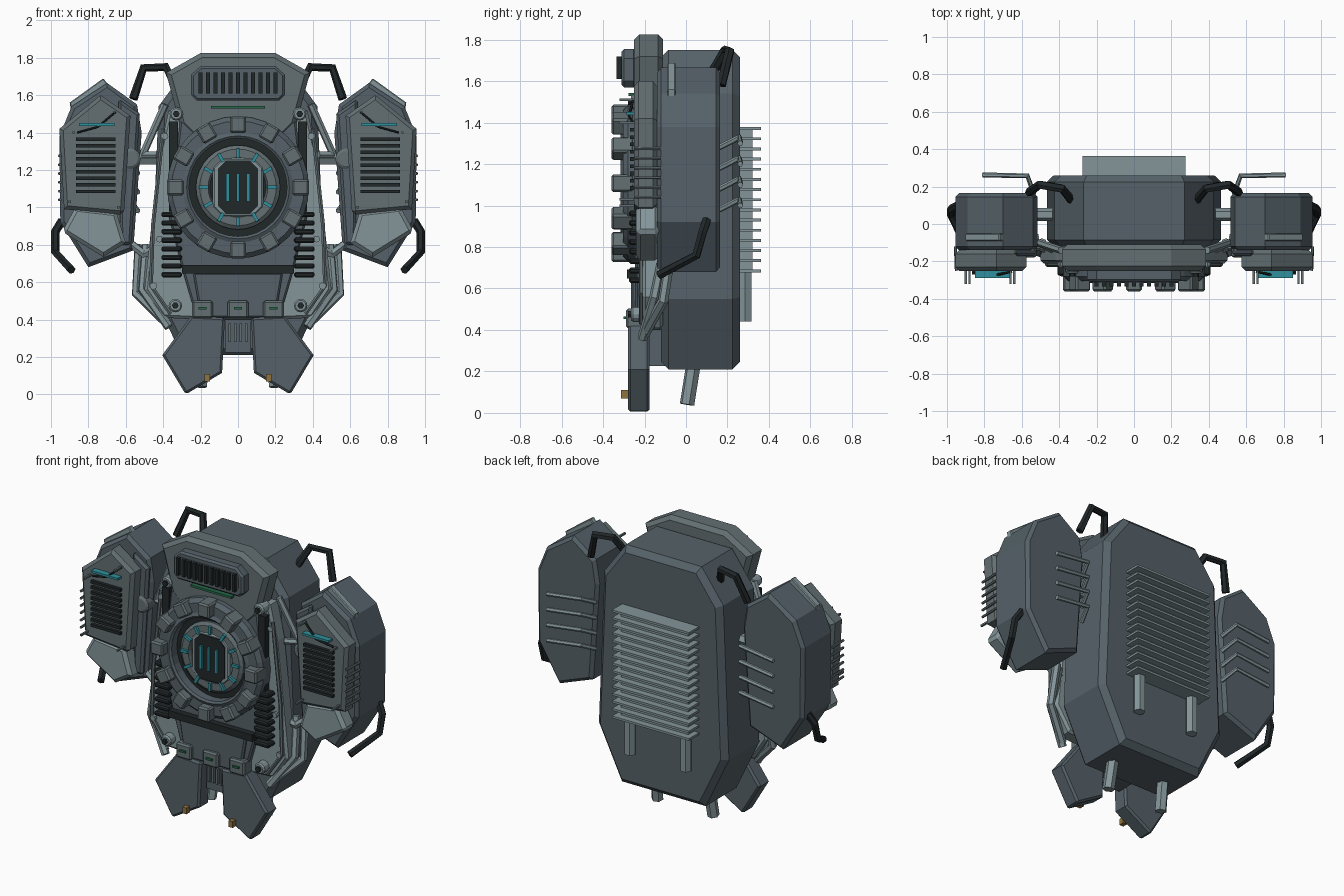
import bpy, bmesh, math
from mathutils import Matrix


def mat(name, c):
    m = bpy.data.materials.new(name)
    m.diffuse_color = (*c, 1)
    return m


SLATE = mat("slate", (0.09, 0.12, 0.14))
MID = mat("mid_grey", (0.125, 0.16, 0.17))
LIGHT = mat("light_grey", (0.23, 0.30, 0.32))
DARK = mat("dark", (0.015, 0.02, 0.022))
TEAL = mat("teal", (0.03, 0.28, 0.34))
GREEN = mat("green", (0.02, 0.14, 0.07))
GOLD = mat("gold", (0.28, 0.17, 0.05))


def finish(name, bm, m, bevel=0):
    bmesh.ops.recalc_face_normals(bm, faces=bm.faces)
    me = bpy.data.meshes.new(name)
    bm.to_mesh(me)
    bm.free()
    ob = bpy.data.objects.new(name, me)
    bpy.context.collection.objects.link(ob)
    me.materials.append(m)
    if bevel:
        b = ob.modifiers.new("bevel", 'BEVEL')
        b.width, b.segments, b.limit_method, b.angle_limit = bevel, 1, 'ANGLE', math.radians(85)


def prism(name, pts, y0, y1, m, bevel=0.0, sides=(1,)):
    """Extrude an (x, z) outline from y0 to y1; sides=(1, -1) makes a mirrored pair."""
    for s in sides:
        bm = bmesh.new()
        a, b = [[bm.verts.new((s * x, y, z)) for x, z in pts] for y in (y0, y1)]
        bm.faces.new(a)
        bm.faces.new(b)
        for i in range(len(pts)):
            j = (i + 1) % len(pts)
            bm.faces.new((a[i], a[j], b[j], b[i]))
        finish(name + ("" if len(sides) == 1 else "_right" if s > 0 else "_left"), bm, m, bevel)


def sym(half):
    """Complete a right-half outline across x = 0."""
    return half + [(-x, z) for x, z in reversed(half)]


def boxes(name, items, m, bevel=0):
    """Join boxes given as (centre, size, optional turn about y)."""
    bm = bmesh.new()
    for c, d, *r in items:
        M = Matrix.Translation(c) @ Matrix.Rotation(r[0] if r else 0, 4, 'Y') @ Matrix.Diagonal((*d, 1))
        bmesh.ops.create_cube(bm, size=1, matrix=M)
    finish(name, bm, m, bevel)


def both(items):
    return items + [((-c[0], c[1], c[2]), d) for c, d in items]


def tubes(name, paths, r, m):
    """Mirrored six-sided tubes along polylines."""
    cu = bpy.data.curves.new(name, 'CURVE')
    cu.dimensions, cu.bevel_depth, cu.bevel_resolution, cu.use_fill_caps = '3D', r, 1, True
    for p in paths:
        for s in (1, -1):
            sp = cu.splines.new('POLY')
            sp.use_smooth = False
            sp.points.add(len(p) - 1)
            for q, (x, y, z) in zip(sp.points, p):
                q.co = (s * x, y, z, 1)
    cu.materials.append(m)
    bpy.context.collection.objects.link(bpy.data.objects.new(name, cu))


def lathe(name, prof, m, x=0, z=0, n=32, loop=False):
    """Turn an (r, y) profile about an axis along y."""
    bm = bmesh.new()
    rings = [[bm.verts.new((x + r * math.cos(t), y, z + r * math.sin(t)))
              for t in (2 * math.pi * k / n for k in range(n))] for r, y in prof]
    pairs = list(zip(rings, rings[1:])) + ([(rings[-1], rings[0])] if loop else [])
    for a, b in pairs:
        for i in range(n):
            bm.faces.new((a[i], a[(i + 1) % n], b[(i + 1) % n], b[i]))
    if not loop:
        bm.faces.new(rings[0])
        bm.faces.new(rings[-1])
    finish(name, bm, m)


# Rear hull with radiator and exhaust pipes
prism("rear_hull", sym([(0.27, 1.75), (0.425, 1.54), (0.465, 0.55), (0.30, 0.21)]), -0.12, 0.26, SLATE, 0.035)
boxes("radiator_core", [((0, 0.285, 1.03), (0.48, 0.07, 0.68))], LIGHT)
boxes("radiator_fins", [((0, 0.305, 0.685 + i * 0.049), (0.55, 0.115, 0.014)) for i in range(15)], LIGHT)
tubes("radiator_pipes", [[(0.2, 0.285, 1.37), (0.2, 0.285, 0.44)]], 0.036, LIGHT)
tubes("exhaust_pipes", [[(0.19, 0.04, 0.26), (0.20, 0.005, 0.04)]], 0.036, LIGHT)

# Front chassis layers
prism("chassis_plate", sym([(0.37, 1.52), (0.42, 1.3), (0.50, 0.56), (0.40, 0.41), (0.2, 0.4)]), -0.21, -0.11, LIGHT, 0.015)
prism("inner_panel", sym([(0.31, 1.46), (0.37, 0.95), (0.29, 0.64), (0.22, 0.40)]), -0.245, -0.2, SLATE, 0.01)
boxes("dark_rails", both([((0.345, -0.225, 1.22), (0.05, 0.05, 0.48))]), DARK)
boxes("cross_bar", [((0, -0.26, 0.67), (0.6, 0.05, 0.045))], DARK)
prism("belly_panel", sym([(0.24, 0.65), (0.2, 0.41)]), -0.265, -0.23, SLATE, 0.01)
boxes("side_ribs", both([((0.355, -0.235, 0.64 + i * 0.046), (0.11, 0.08, 0.028)) for i in range(8)]), DARK, 0.008)
tubes("edge_trim", [[(0.4, -0.215, 1.42), (0.455, -0.215, 0.9), (0.465, -0.215, 0.58), (0.36, -0.215, 0.43)]], 0.012, MID)

# Head plate and vent
prism("head_plate", sym([(0.20, 1.825), (0.385, 1.72), (0.31, 1.44), (0.23, 1.36)]), -0.25, -0.11, MID, 0.025)
prism("vent_frame", sym([(0.2, 1.755), (0.25, 1.71), (0.25, 1.6), (0.22, 1.57)]), -0.31, -0.24, SLATE, 0.012)
prism("vent_recess", sym([(0.19, 1.72), (0.22, 1.70), (0.22, 1.63), (0.19, 1.61)]), -0.314, -0.29, SLATE)
boxes("vent_slats", [(((i - 5) * 0.04, -0.32, 1.665), (0.02, 0.03, 0.11)) for i in range(11)], DARK)
boxes("head_light", [((0, -0.262, 1.535), (0.29, 0.03, 0.014))], GREEN)
for s in (-1, 1):
    side = "right" if s > 0 else "left"
    for k, (x, z) in enumerate([(0.33, 1.5), (0.335, 0.475)]):
        lathe(f"bolt_{side}_{k}", [(0.036, -0.19), (0.036, -0.255), (0.028, -0.265)], LIGHT, s * x, z, 12)
        lathe(f"bolt_core_{side}_{k}", [(0.018, -0.25), (0.018, -0.28)], DARK, s * x, z, 6)
    for k, (x, z) in enumerate([(0.42, 0.83), (0.45, 0.58), (0.39, 1.38)]):
        lathe(f"small_bolt_{side}_{k}", [(0.018, -0.2), (0.018, -0.23)], LIGHT, s * x, z, 8)

# Core ring with lugs, lit ticks and hub
CZ = 1.107
lathe("core_ring", [(0.38, -0.2), (0.38, -0.28), (0.355, -0.305), (0.295, -0.305), (0.275, -0.315),
                    (0.262, -0.305), (0.262, -0.2)], SLATE, 0, CZ, 32, True)
lathe("core_recess", [(0.265, -0.2), (0.265, -0.25)], DARK, 0, CZ)
lathe("core_collar", [(0.225, -0.24), (0.225, -0.265), (0.205, -0.28), (0.16, -0.28), (0.15, -0.25)], MID, 0, CZ, 32, True)


def around(r, y, d, n=12):
    ts = [2 * math.pi * k / n for k in range(n)]
    return [((r * math.sin(t), y, CZ + r * math.cos(t)), d, t) for t in ts]


boxes("ring_lugs", around(0.335, -0.305, (0.085, 0.11, 0.09)), MID, 0.01)
boxes("ring_ticks", around(0.183, -0.285, (0.018, 0.02, 0.05)), TEAL)
prism("hub_frame", sym([(0.085, 1.265), (0.135, 1.215), (0.135, 1.0), (0.085, 0.95)]), -0.285, -0.22, LIGHT, 0.01)
prism("hub_face", sym([(0.065, 1.25), (0.108, 1.205), (0.108, 1.01), (0.065, 0.965)]), -0.292, -0.27, DARK)
boxes("hub_lights", [((x, -0.297, CZ), (0.017, 0.018, 0.15)) for x in (-0.055, 0, 0.055)], TEAL)

# Hip blocks, centre grille and skirt flaps
boxes("hip_blocks", [((x, -0.245, 0.455), (0.11, 0.09, 0.095)) for x in (-0.19, 0, 0.19)], MID, 0.01)
boxes("hip_lights", [((x, -0.295, 0.46), (0.045, 0.014, 0.012)) for x in (-0.19, 0, 0.19)], GREEN)
boxes("centre_grille", [((0, -0.16, 0.32), (0.14, 0.12, 0.19))], SLATE)
boxes("grille_bars", [((x, -0.225, 0.33), (0.013, 0.03, 0.1)) for x in (-0.045, -0.015, 0.015, 0.045)], MID)
prism("skirt_flap", [(0.25, 0.42), (0.07, 0.41), (0.085, 0.115), (0.28, 0.0), (0.405, 0.21)], -0.28, -0.175, SLATE, 0.012, (1, -1))
boxes("flap_tips", both([((0.165, -0.295, 0.09), (0.03, 0.035, 0.04))]), GOLD)

# Side pods with layered armour
prism("side_pod", [(0.70, 1.665), (0.54, 1.55), (0.515, 1.40), (0.56, 0.77), (0.80, 0.68), (0.95, 0.92), (0.955, 1.38), (0.89, 1.54)],
      -0.14, 0.165, SLATE, 0.02, (1, -1))
prism("pod_front_plate", [(0.955, 1.42), (0.735, 1.60), (0.575, 1.49), (0.61, 0.96), (0.93, 0.99)], -0.25, -0.14, MID, 0.02, (1, -1))
prism("pod_inner_strip", [(0.64, 1.58), (0.525, 1.50), (0.57, 0.80), (0.63, 0.80)], -0.17, -0.13, SLATE, 0.015, (1, -1))
prism("pod_lower_plate", [(0.87, 1.0), (0.65, 0.975), (0.60, 0.81), (0.72, 0.735), (0.94, 0.87)], -0.24, -0.13, LIGHT, 0.02, (1, -1))
prism("pod_top_fin", [(0.69, 1.65), (0.72, 1.69), (0.90, 1.56), (0.89, 1.5)], -0.09, -0.05, LIGHT, 0.005, (1, -1))
boxes("pod_vent_slats", both([((0.76, -0.255, 1.085 + i * 0.035), (0.21, 0.03, 0.018)) for i in range(9)]), DARK)
boxes("pod_lights", both([((0.755, -0.268, 1.443), (0.19, 0.04, 0.014))]), TEAL)
tubes("pod_wires", [[(0.86, -0.255, 1.40), (0.75, -0.275, 1.43), (0.655, -0.255, 1.51)]], 0.007, DARK)
boxes("pod_studs", both([((x, -0.28, z), (0.012, 0.08, 0.012)) for x, z in ((0.66, 1.51), (0.88, 1.40), (0.64, 1.0), (0.90, 1.03))]), MID)
tubes("pod_side_rods", [[(0.95, -0.25, 1.04 + i * 0.047), (0.955, -0.12, 1.04 + i * 0.047)] for i in range(6)], 0.008, MID)
tubes("pod_back_rods", [[(0.81, 0.262, z), (0.57, 0.258, z + 0.03), (0.535, 0.16, z - 0.02)] for z in (1.0, 1.1, 1.2, 1.3)], 0.014, LIGHT)

# Joints and struts tying the pods to the hull
tubes("pod_axles", [[(0.43, 0.05, 1.26), (0.57, 0.05, 1.26)]], 0.035, LIGHT)
for s in (-1, 1):
    lathe("pod_joint_" + ("right" if s > 0 else "left"), [(0.055, -0.1), (0.055, -0.17), (0.04, -0.18)], MID, s * 0.575, 1.26, 16)
tubes("upper_struts", [[(0.39, -0.14, 1.55), (0.51, -0.1, 1.28)], [(0.43, -0.14, 1.28), (0.51, -0.1, 1.28)]], 0.02, LIGHT)
tubes("lower_struts", [[(0.62, -0.1, 0.84), (0.5, -0.12, 0.75), (0.44, -0.14, 0.78)],
                       [(0.53, -0.07, 0.80), (0.545, -0.11, 0.54), (0.38, -0.2, 0.38)],
                       [(0.49, -0.1, 0.8), (0.51, -0.15, 0.56), (0.37, -0.21, 0.36)]], 0.025, LIGHT)

# Dark grab handles and hooks
tubes("top_handles", [[(0.56, 0.17, 1.58), (0.505, 0.21, 1.745), (0.385, 0.19, 1.75), (0.32, 0.11, 1.61)]], 0.024, DARK)
tubes("pod_hooks", [[(0.94, 0.10, 0.93), (0.977, 0.08, 0.87), (0.977, 0.05, 0.76), (0.89, -0.13, 0.665)]], 0.023, DARK)
